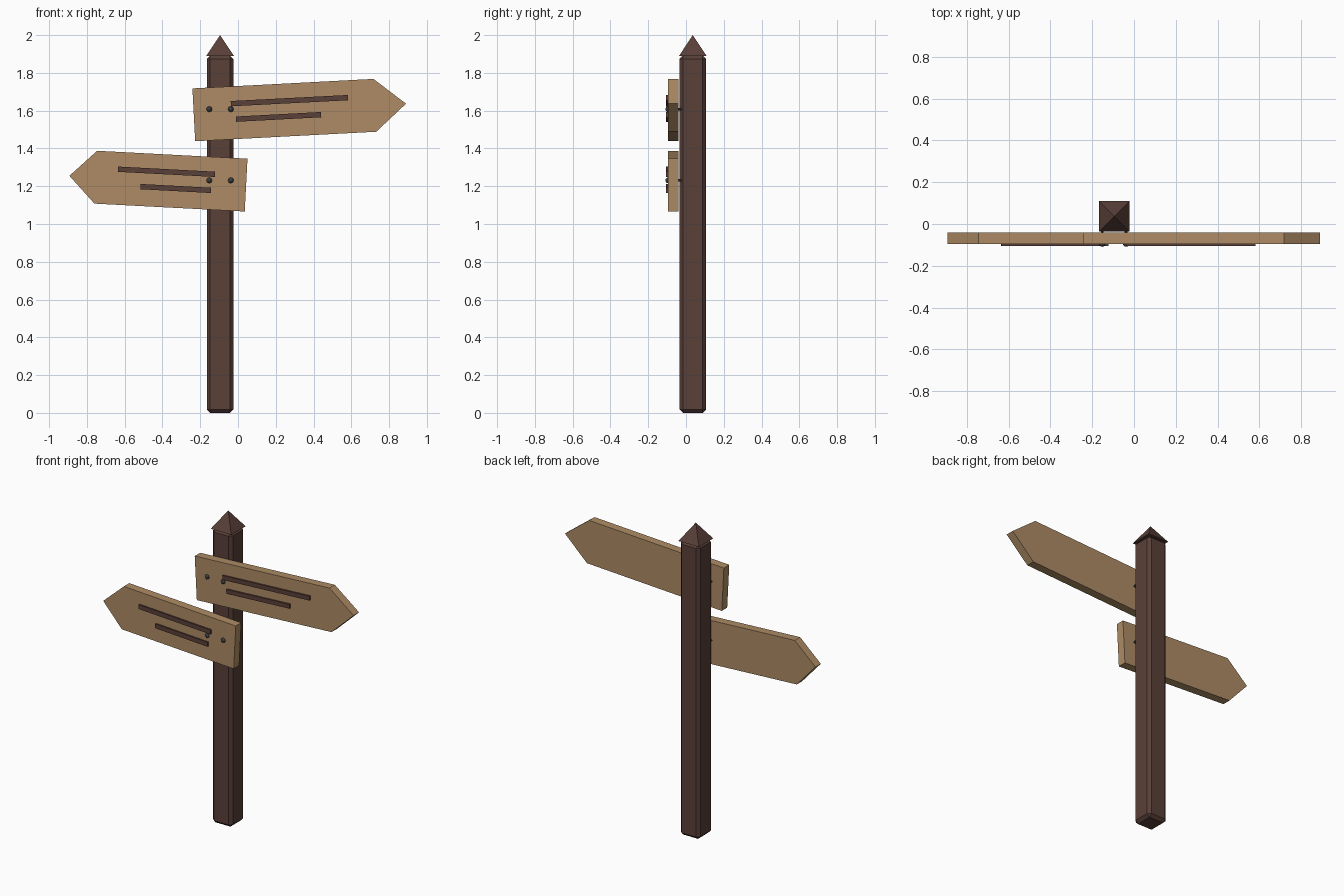
import bpy, bmesh, math
from mathutils import Matrix, Vector

if "Cube" in bpy.data.objects:
    bpy.data.objects.remove(bpy.data.objects["Cube"])

PX, PY = -0.095, 0.036           # post axis
FRONT, BACK = -0.095, -0.04      # board faces


def material(name, rgb):
    m = bpy.data.materials.new(name)
    m.diffuse_color = (*rgb, 1)
    m.use_nodes = True
    m.node_tree.nodes["Principled BSDF"].inputs["Base Color"].default_value = m.diffuse_color
    return m


DARK = material("dark_wood", (0.10, 0.05, 0.04))
LIGHT = material("light_wood", (0.42, 0.26, 0.13))
IRON = material("iron", (0.05, 0.055, 0.06))


def finish(name, bm, mat):
    bmesh.ops.recalc_face_normals(bm, faces=bm.faces)
    me = bpy.data.meshes.new(name)
    bm.to_mesh(me)
    bm.free()
    me.materials.append(mat)
    ob = bpy.data.objects.new(name, me)
    bpy.context.collection.objects.link(ob)
    return ob


def box(name, centre, size, mat, angle=0, bevel=0):
    bm = bmesh.new()
    bmesh.ops.create_cube(bm, size=1, matrix=Matrix.Diagonal((*size, 1)))
    if bevel:
        bmesh.ops.bevel(bm, geom=bm.edges[:], offset=bevel, segments=1, affect='EDGES')
    ob = finish(name, bm, mat)
    ob.location = centre
    ob.rotation_euler.y = angle
    return ob


def plank(name, tail, body, head, height, sign, tilt):
    """Arrow board: outline in XZ, extruded along Y, tilted about its tail."""
    h = height / 2
    outline = [(0, -h), (body, -h), (body + head, 0), (body, h), (0, h)]
    bm = bmesh.new()
    face = bm.faces.new([bm.verts.new((sign * x, FRONT, z)) for x, z in outline])
    ext = bmesh.ops.extrude_face_region(bm, geom=[face])
    bmesh.ops.translate(bm, vec=(0, BACK - FRONT, 0),
                        verts=[v for v in ext["geom"] if isinstance(v, bmesh.types.BMVert)])
    ob = finish(name, bm, LIGHT)
    ob.location = (tail[0], 0, tail[1])
    ob.rotation_euler.y = -sign * tilt


def strip(name, a, b):
    """Raised dark bar on the board between two (x, z) points."""
    d = Vector(b) - Vector(a)
    mid = (Vector(a) + Vector(b)) / 2
    box(name, (mid.x, FRONT - 0.003, mid.y), (d.length, 0.014, 0.028), DARK,
        -math.atan2(d.y, d.x))


# Post with chamfered edges
box("post", (PX, PY, 0.946), (0.14, 0.14, 1.892), DARK, bevel=0.018)

# Pyramid cap
bm = bmesh.new()
bmesh.ops.create_cone(bm, cap_ends=True, segments=4, radius1=0.073 * math.sqrt(2), radius2=0,
                      depth=0.11, matrix=Matrix.Rotation(math.pi / 4, 4, 'Z'))
bmesh.ops.remove_doubles(bm, verts=bm.verts, dist=1e-5)
finish("post_cap", bm, DARK).location = (PX, PY, 1.945)

# Arrow boards
tilt = math.radians(3)
plank("upper_board", (-0.234, 1.578), 0.96, 0.165, 0.28, 1, tilt)
plank("lower_board", (0.043, 1.206), 0.797, 0.14, 0.28, -1, tilt)

# Bars standing in for the writing
strip("upper_bar_long", (-0.038, 1.637), (0.582, 1.669))
strip("upper_bar_short", (-0.010, 1.555), (0.440, 1.579))
strip("lower_bar_long", (-0.635, 1.290), (-0.122, 1.263))
strip("lower_bar_short", (-0.516, 1.198), (-0.143, 1.178))

# Bolts: faceted domed heads with shafts reaching into the post
for row, z in (("upper", 1.608), ("lower", 1.231)):
    for side, dx in (("left", -0.057), ("right", 0.057)):
        bm = bmesh.new()
        turn = Matrix.Rotation(math.pi / 2, 4, 'X')
        bmesh.ops.create_uvsphere(bm, u_segments=8, v_segments=6, radius=0.016, matrix=turn)
        bmesh.ops.create_cone(bm, cap_ends=True, segments=8, radius1=0.007, radius2=0.007,
                              depth=0.08, matrix=Matrix.Translation((0, 0.04, 0)) @ turn)
        finish(f"{row}_bolt_{side}", bm, IRON).location = (PX + dx, FRONT + 0.002, z)
